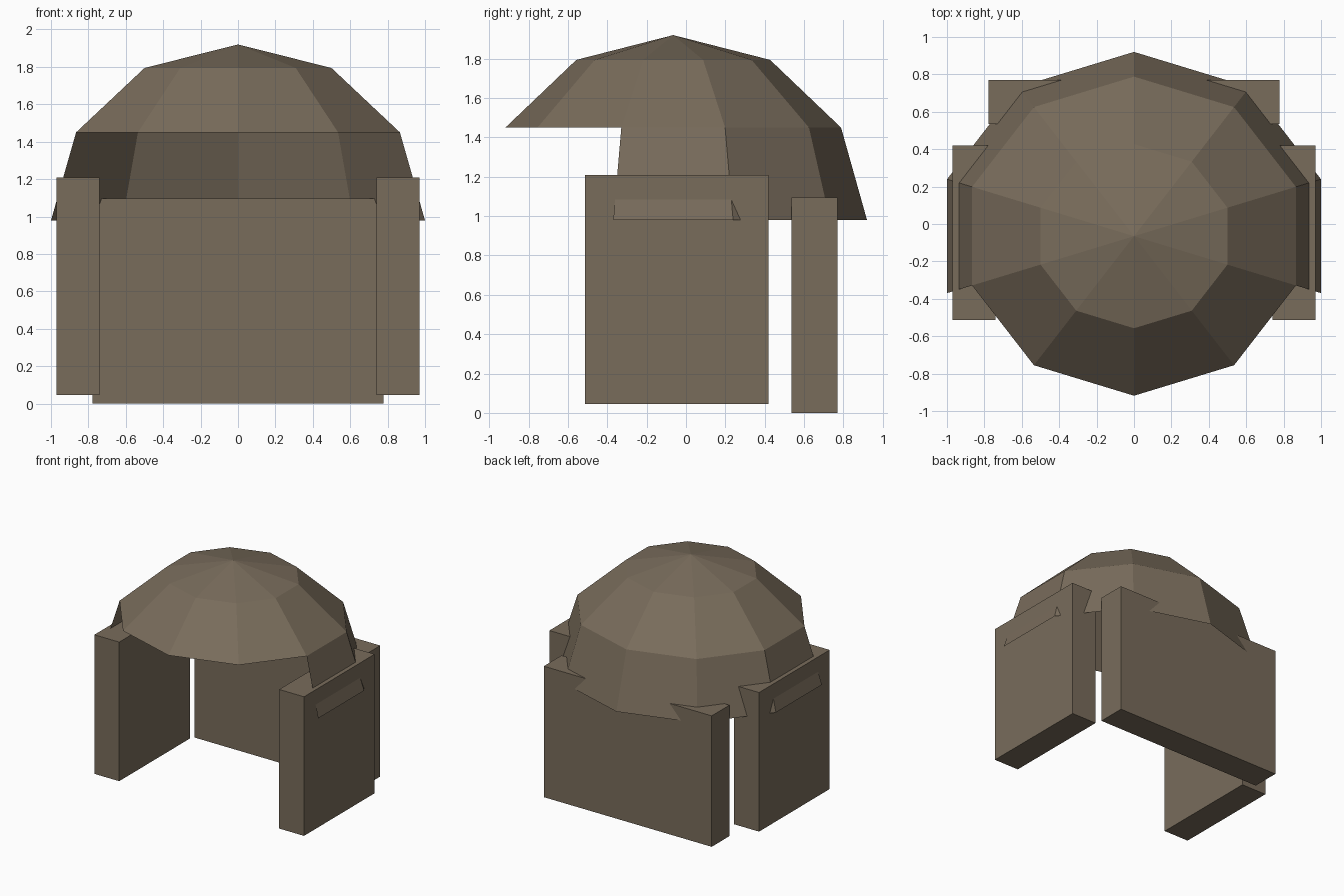
import bpy, bmesh
from math import sin, cos, pi

if "Cube" in bpy.data.objects:
    bpy.data.objects.remove(bpy.data.objects["Cube"])

mat = bpy.data.materials.new("brown_fabric")
mat.diffuse_color = (0.19, 0.15, 0.105, 1)
mat.use_nodes = True
mat.node_tree.nodes["Principled BSDF"].inputs["Base Color"].default_value = mat.diffuse_color


def finish(name, bm):
    me = bpy.data.meshes.new(name)
    bm.to_mesh(me)
    bm.free()
    me.materials.append(mat)
    ob = bpy.data.objects.new(name, me)
    bpy.context.collection.objects.link(ob)
    return ob


def box(name, lo, hi):
    bm = bmesh.new()
    bmesh.ops.create_cube(bm, size=1)
    for v in bm.verts:
        v.co = [(a + b) / 2 + c * (b - a) for a, b, c in zip(lo, hi, v.co)]
    return finish(name, bm)


# Hood: open ten-sided half dome, lower band missing over the front opening
SIDES = 10
RX, RY, RZ = 1.051, 0.985, 0.94
CY, CZ = -0.065, 0.98
bm = bmesh.new()
apex = bm.verts.new((0, CY, CZ + RZ))
rings = []
for lat in (pi / 6, pi / 3, pi / 2):
    rings.append([bm.verts.new((RX * sin(lat) * sin(2 * pi * i / SIDES),
                                CY - RY * sin(lat) * cos(2 * pi * i / SIDES),
                                CZ + RZ * cos(lat))) for i in range(SIDES)])
for i in range(SIDES):
    j = (i + 1) % SIDES
    bm.faces.new((apex, rings[0][i], rings[0][j]))
    bm.faces.new((rings[0][i], rings[1][i], rings[1][j], rings[0][j]))
    if 2 <= i < SIDES - 2:  # the four front panels stay open
        bm.faces.new((rings[1][i], rings[2][i], rings[2][j], rings[1][j]))
bmesh.ops.delete(bm, geom=[v for v in bm.verts if not v.link_faces], context='VERTS')
finish("hood_dome", bm)

# Side flaps
for side, x0, x1 in (("right", 0.74, 0.97), ("left", -0.97, -0.74)):
    box(side + "_side_panel", (x0, -0.513, 0.045), (x1, 0.42, 1.208))

# Back flap
box("back_panel", (-0.777, 0.535, 0), (0.777, 0.77, 1.095))
